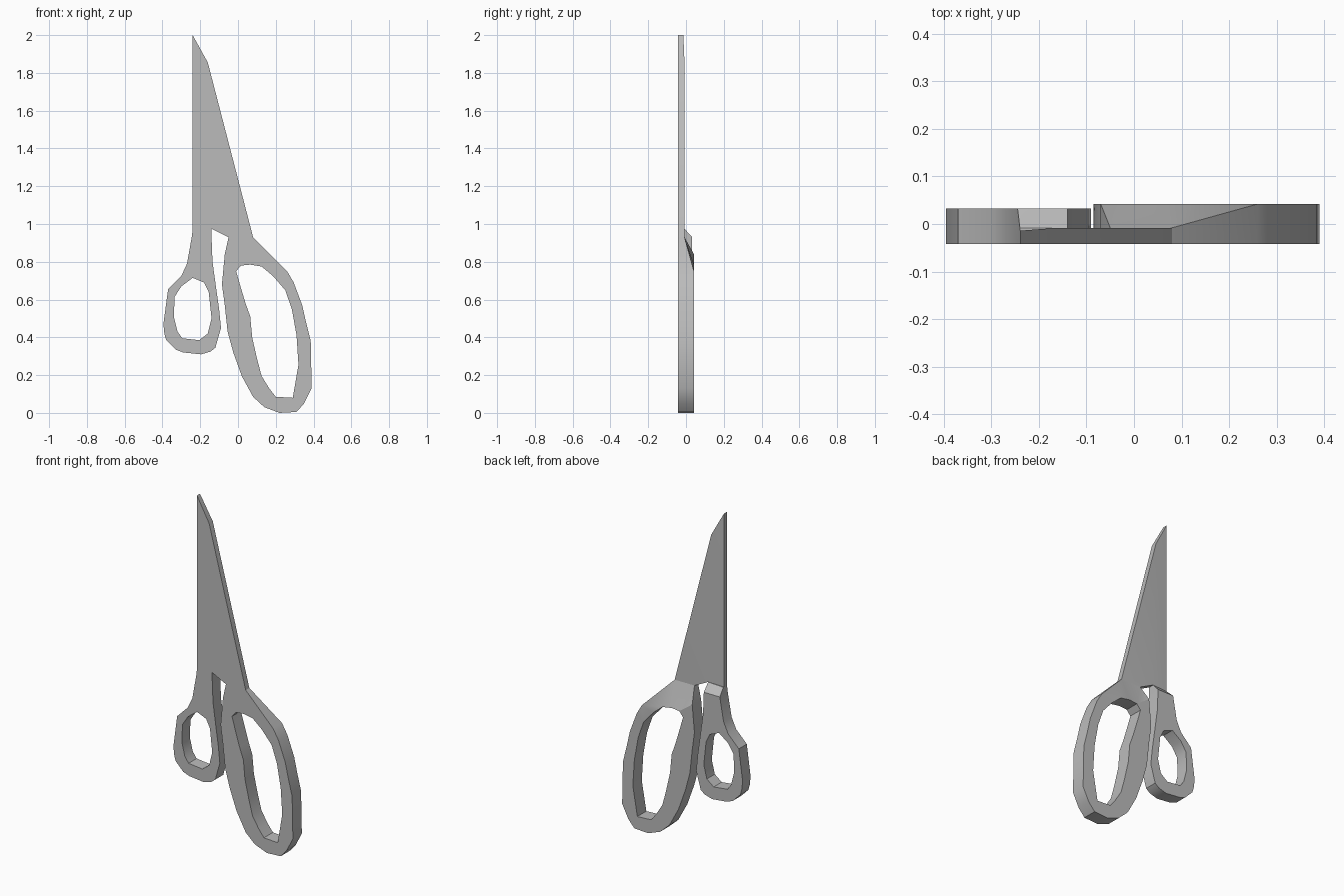
import bpy
import bmesh

cube = bpy.data.objects.get("Cube")
if cube:
    bpy.data.objects.remove(cube, do_unlink=True)

FRONT = -0.042
BLADE_BACK = -0.008
EDGE_BACK = -0.014

steel = bpy.data.materials.new("plain grey steel")
steel.use_nodes = True
grey = (0.5, 0.5, 0.5, 1.0)
steel.diffuse_color = grey
steel.node_tree.nodes["Principled BSDF"].inputs["Base Color"].default_value = grey


def add_loop(bm, points):
    """Closed wire loop on the front plane; points are hundredths (x, z)."""
    verts = [bm.verts.new((x / 100, FRONT, z / 100)) for x, z in points]
    return [bm.edges.new((a, b)) for a, b in zip(verts, verts[1:] + verts[:1])]


def make_plate(name, outline, holes, back_depth):
    """Fill an outline with holes, then extrude it to a back surface
    whose depth is given by a rule on x and z."""
    bm = bmesh.new()
    edges = add_loop(bm, outline)
    for hole in holes:
        edges += add_loop(bm, hole)
    bmesh.ops.triangle_fill(bm, edges=edges, use_beauty=True, normal=(0, -1, 0))
    result = bmesh.ops.extrude_face_region(bm, geom=bm.faces[:], use_keep_orig=True)
    for item in result["geom"]:
        if isinstance(item, bmesh.types.BMVert):
            item.co.y = back_depth(item.co.x, item.co.z)
    bmesh.ops.recalc_face_normals(bm, faces=bm.faces[:])
    mesh = bpy.data.meshes.new(name)
    bm.to_mesh(mesh)
    bm.free()
    mesh.materials.append(steel)
    obj = bpy.data.objects.new(name, mesh)
    bpy.context.collection.objects.link(obj)
    bpy.ops.object.select_all(action="DESELECT")
    obj.select_set(True)
    bpy.context.view_layer.objects.active = obj
    bpy.ops.object.shade_smooth_by_angle()
    return obj


# Blade: thin, slightly thinner along the straight cutting edge
blade_outline = [(-24, 97), (-14, 97.5), (-5, 93), (8, 93), (-16, 185.5), (-24, 200)]


def blade_back(x, z):
    return EDGE_BACK if x < -0.2 else BLADE_BACK


make_plate("blade", blade_outline, [], blade_back)

# Small finger loop: short ramp up from the blade to full thickness
small_outline = [
    (-24, 97), (-14, 97.5), (-14, 93), (-13.5, 80), (-11.5, 65.5), (-10, 55),
    (-9, 45), (-12, 34.5), (-14.5, 32.5), (-19.5, 31), (-29, 32), (-33, 33.5),
    (-38, 38.5), (-39, 42), (-39.5, 47), (-37, 65.5), (-30, 72.5), (-27, 79),
    (-24.5, 93),
]
small_hole = [
    (-24, 71.5), (-18, 69), (-15.5, 64), (-14, 50), (-16, 42), (-20.5, 38.5),
    (-29.5, 39.5), (-32, 43), (-34, 51), (-33.5, 61.5), (-30, 67),
]


def small_back(x, z):
    return BLADE_BACK if z > 0.95 else 0.033


make_plate("small_finger_loop", small_outline, [small_hole], small_back)

# Large finger loop: long ramp from the blade to full thickness
large_outline = [
    (8, 93), (26, 75), (29.5, 69), (34, 57), (36, 48), (38.5, 38), (39, 13),
    (35, 5), (31, 0.5), (22, 0), (14, 3), (8, 8.5), (2, 19.5), (-2.5, 32),
    (-5.5, 43), (-7, 57), (-8.5, 68), (-7, 84), (-5, 93),
]
large_hole = [
    (-1, 75), (1.5, 78), (6.5, 78.5), (12.5, 77.5), (18.5, 72.5), (25, 65),
    (28.5, 55), (31, 41), (32, 25.5), (29, 8), (20, 8.5), (16.5, 13),
    (12.5, 19.5), (10, 29), (7.5, 40), (6.5, 51), (4, 58), (1, 68),
]


def large_back(x, z):
    return BLADE_BACK if z > 0.9 else 0.042


make_plate("large_finger_loop", large_outline, [large_hole], large_back)
